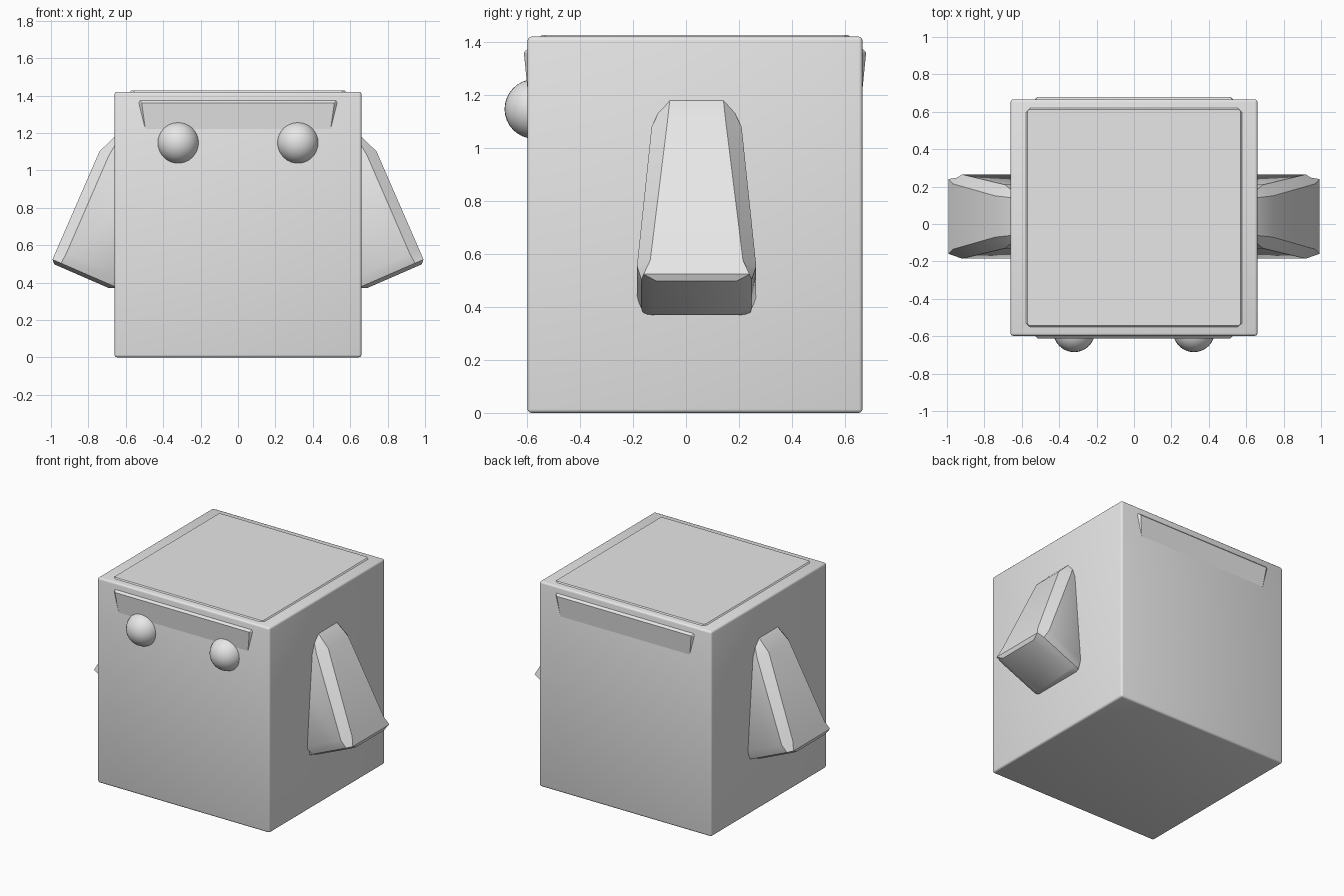
import bpy, bmesh, math
from mathutils import Vector

if "Cube" in bpy.data.objects:
    bpy.data.objects.remove(bpy.data.objects["Cube"])

grey = bpy.data.materials.new("plain grey")
grey.diffuse_color = (0.8, 0.8, 0.8, 1)
grey.use_nodes = True
grey.node_tree.nodes["Principled BSDF"].inputs["Base Color"].default_value = grey.diffuse_color
CY = 0.034  # middle of the body, front to back


def finish(name, bm, angle=30):
    bmesh.ops.recalc_face_normals(bm, faces=bm.faces)
    me = bpy.data.meshes.new(name)
    bm.to_mesh(me)
    bm.free()
    me.materials.append(grey)
    ob = bpy.data.objects.new(name, me)
    bpy.context.collection.objects.link(ob)
    bpy.ops.object.select_all(action='DESELECT')
    ob.select_set(True)
    bpy.context.view_layer.objects.active = ob
    bpy.ops.object.shade_smooth_by_angle(angle=math.radians(angle))
    return ob


def octagon(a0, a1, b, b_flat, cut):
    """Rectangle a0..a1 by -b..b with cut corners."""
    return [(a0, -b_flat), (a0 + cut, -b), (a1 - cut, -b), (a1, -b_flat),
            (a1, b_flat), (a1 - cut, b), (a0 + cut, b), (a0, b_flat)]


def loft(name, rings, angle=30):
    bm = bmesh.new()
    loops = [[bm.verts.new(p) for p in ring] for ring in rings]
    n = len(loops[0])
    for lo, hi in zip(loops, loops[1:]):
        for i in range(n):
            j = (i + 1) % n
            bm.faces.new((lo[i], lo[j], hi[j], hi[i]))
    bm.faces.new(loops[0])
    bm.faces.new(loops[-1])
    return finish(name, bm, angle)


# Body: large block with finely rounded edges
bm = bmesh.new()
bmesh.ops.create_cube(bm, size=1)
bmesh.ops.scale(bm, vec=(1.32, 1.264, 1.42), verts=bm.verts)
bmesh.ops.translate(bm, vec=(0, CY, 0.71), verts=bm.verts)
bmesh.ops.bevel(bm, geom=bm.edges[:], offset=0.014, segments=3,
                profile=0.5, affect='EDGES')
finish("body", bm)

# Inner head block: tapered, its faces emerge just outside the body
head = []
for z, hx, hy, flat_x, flat_y in ((0.9, 0.59, 0.60, 0.45, 0.48),
                                  (1.36, 0.64, 0.646, 0.515, 0.53),
                                  (1.427, 0.57, 0.578, 0.56, 0.568)):
    ring = octagon(-hx, hx, hy, flat_y, hx - flat_x)
    head.append([(x, y + CY, z) for x, y in ring])
loft("head_block", head, 15)

# Arms: tapered chamfered blocks leaning out from the sides
TILT = math.radians(23.5)
up = Vector((-math.sin(TILT), 0, math.cos(TILT)))
inward = Vector((-math.cos(TILT), 0, -math.sin(TILT)))
corner = Vector((1.0, 0.04, 0.505))
# distance up the arm, outer depth, inner depth, half width, flat half width, cut
arm_rings = ((0.0, 0.02, 0.34, 0.16, 0.15, 0.02),
             (0.02, 0.0, 0.38, 0.208, 0.20, 0.05),
             (0.078, 0.0, 0.41, 0.225, 0.175, 0.055),
             (0.65, 0.0, 0.41, 0.17, 0.11, 0.055),
             (0.77, 0.05, 0.36, 0.12, 0.10, 0.02))
for side, name in ((1, "right_arm"), (-1, "left_arm")):
    rings = []
    for u, v0, v1, b, flat, cut in arm_rings:
        ring = []
        for v, y in octagon(v0, v1, b, flat, cut):
            p = corner + up * u + inward * v + Vector((0, y, 0))
            ring.append((p.x * side, p.y, p.z))
        rings.append(ring)
    loft(name, rings, 32)

# Eyes: smooth balls half sunk into the front
for side, name in ((1, "right_eye"), (-1, "left_eye")):
    bm = bmesh.new()
    bmesh.ops.create_uvsphere(bm, u_segments=32, v_segments=16, radius=0.112)
    bmesh.ops.translate(bm, vec=(0.32 * side, -0.573, 1.147), verts=bm.verts)
    finish(name, bm, 40)
